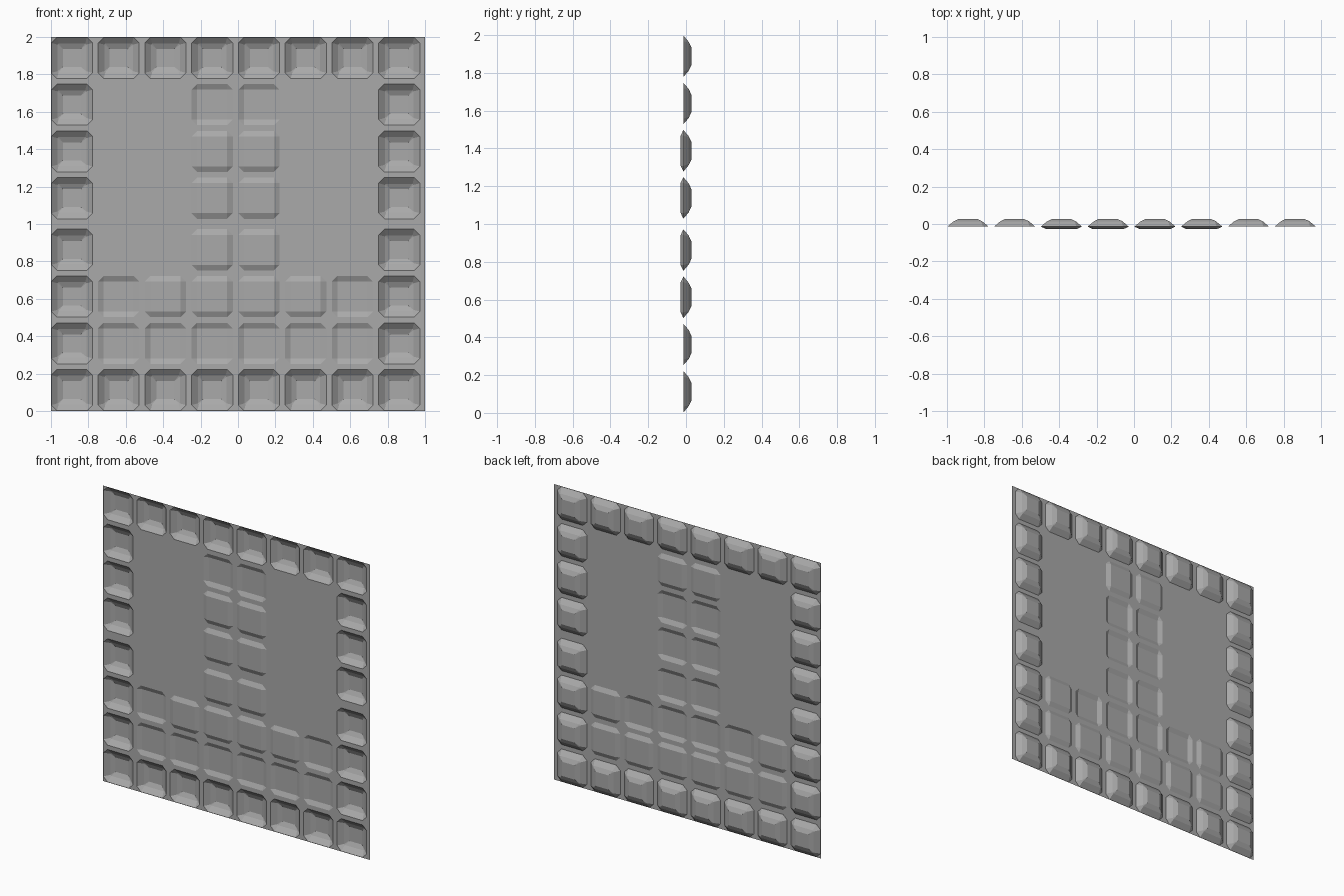
import bpy, bmesh

if "Cube" in bpy.data.objects:
    bpy.data.objects.remove(bpy.data.objects["Cube"])

CELL, TILE = 0.25, 0.22
SHEET_Y = -0.014

mat = bpy.data.materials.new("mid grey")
mat.diffuse_color = (0.40, 0.40, 0.40, 1)
mat.use_nodes = True
mat.node_tree.nodes["Principled BSDF"].inputs["Base Color"].default_value = mat.diffuse_color

bm = bmesh.new()


def ring(x0, x1, z0, z1, c, y):
    """Rectangle with corners cut by c, as eight vertices."""
    pts = [(x0 + c, z0), (x1 - c, z0), (x1, z0 + c), (x1, z1 - c),
           (x1 - c, z1), (x0 + c, z1), (x0, z1 - c), (x0, z0 + c)]
    return [bm.verts.new((x, y, z)) for x, z in pts]


def loft(rings):
    for a, b in zip(rings, rings[1:]):
        for i in range(8):
            j = (i + 1) % 8
            bm.faces.new((a[i], a[j], b[j], b[i]))
    bm.faces.new(rings[-1])


def cell(col, row, steps):
    """One square of the sheet, with a pressed panel of (inset, corner, depth) steps."""
    cx, cz = -1 + CELL * col, CELL * row
    rings = [ring(cx, cx + CELL, cz, cz + CELL, 0, SHEET_Y)]
    x, z = cx + 0.002, cz + (0.002 if row < 4 else 0.028)
    for inset, corner, depth in steps:
        rings.append(ring(x + inset, x + TILE - inset, z + inset, z + TILE - inset,
                          corner, SHEET_Y + depth))
    loft(rings)


# Panel types: deep border pans, shallow dents and shallow raised pads
DEEP = [(0, 0.03, 0), (0.033, 0.006, 0.028), (0.062, 0, 0.042)]
DENT = [(0, 0.03, 0), (0.03, 0, 0.014)]
RAISED = [(0, 0.03, 0), (0.03, 0, -0.014)]

for row in range(8):
    for col in range(8):
        if row in (0, 7) or col in (0, 7):
            steps = DEEP
        elif row == 1 or (row == 2 and col in (1, 6)) or (row == 6 and col in (3, 4)):
            steps = DENT
        elif row == 2 or col in (3, 4):
            steps = RAISED
        else:
            steps = []
        cell(col, row, steps)

# Join the squares into one pressed sheet
bmesh.ops.remove_doubles(bm, verts=bm.verts[:], dist=0.0005)
bmesh.ops.dissolve_degenerate(bm, edges=bm.edges[:], dist=0.0002)

mesh = bpy.data.meshes.new("pressed_panel")
bm.to_mesh(mesh)
bm.free()
mesh.materials.append(mat)
panel = bpy.data.objects.new("pressed_panel", mesh)
bpy.context.collection.objects.link(panel)
